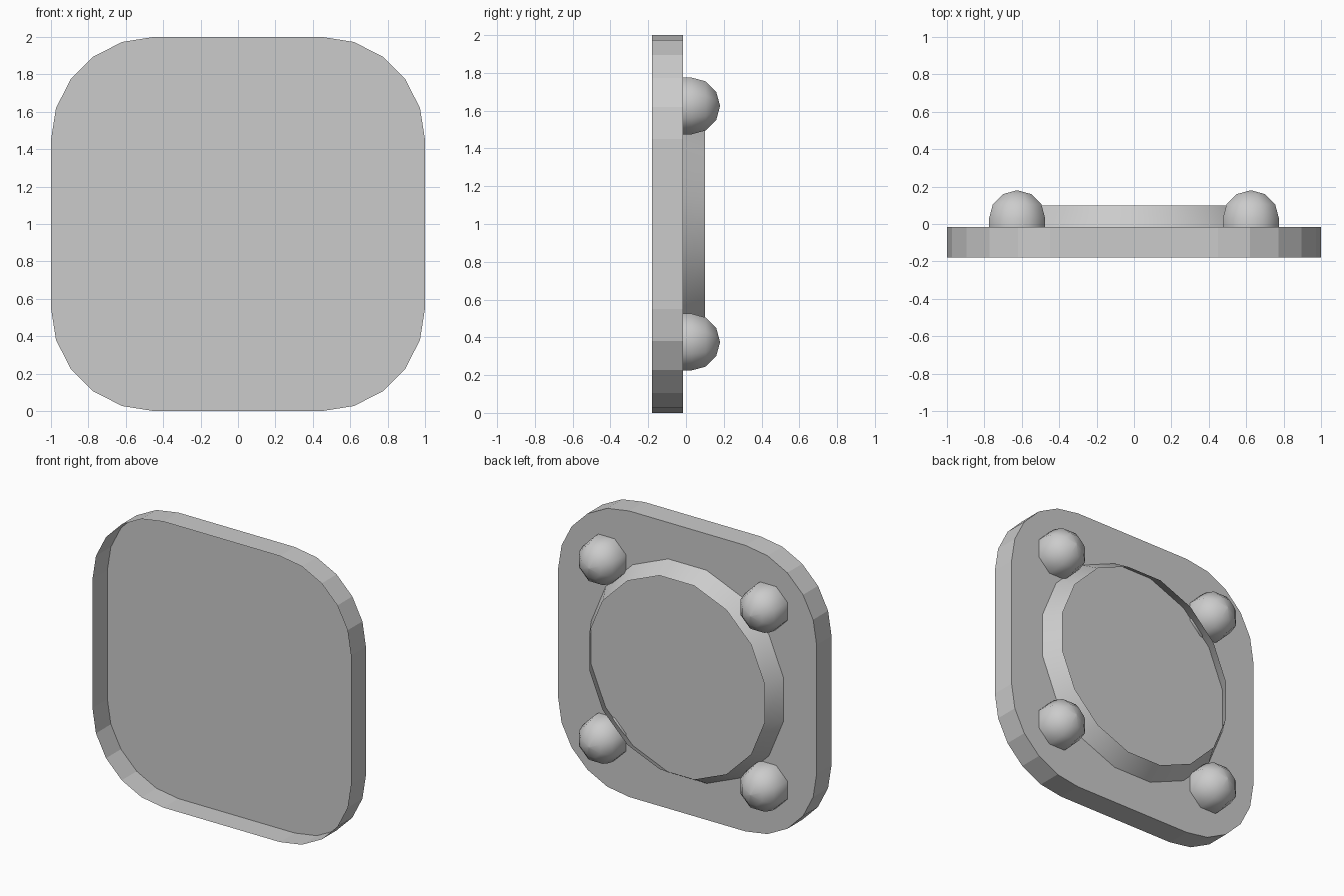
import bpy, bmesh, math

if "Cube" in bpy.data.objects:
    bpy.data.objects.remove(bpy.data.objects["Cube"])

grey = bpy.data.materials.new("plain_grey")
grey.diffuse_color = (0.6, 0.6, 0.6, 1)
grey.use_nodes = True
grey.node_tree.nodes["Principled BSDF"].inputs["Base Color"].default_value = grey.diffuse_color


def loft(name, rings, cap_start=False, cap_end=False, smooth_angle=None):
    """Join closed rings of points into an open shell, with optional caps."""
    bm = bmesh.new()
    loops = [[bm.verts.new(p) for p in ring] for ring in rings]
    n = len(loops[0])
    for a, b in zip(loops, loops[1:]):
        for i in range(n):
            j = (i + 1) % n
            bm.faces.new((a[i], b[i], b[j], a[j]))
    if cap_start:
        bm.faces.new(loops[0])
    if cap_end:
        bm.faces.new(loops[-1])
    bmesh.ops.recalc_face_normals(bm, faces=bm.faces)
    me = bpy.data.meshes.new(name)
    bm.to_mesh(me)
    bm.free()
    me.materials.append(grey)
    ob = bpy.data.objects.new(name, me)
    bpy.context.collection.objects.link(ob)
    if smooth_angle:
        bpy.ops.object.select_all(action='DESELECT')
        ob.select_set(True)
        bpy.context.view_layer.objects.active = ob
        bpy.ops.object.shade_smooth_by_angle(angle=math.radians(smooth_angle))
    return ob


def circle(cx, y, cz, r, n, phase=0.0):
    return [(cx + r * math.cos(2 * math.pi * (i + phase) / n), y,
             cz + r * math.sin(2 * math.pi * (i + phase) / n)) for i in range(n)]


# Rounded square outline, five segments per corner
def plate_ring(y):
    pts = []
    for k, (sx, sz) in enumerate(((1, 1), (-1, 1), (-1, -1), (1, -1))):
        for i in range(6):
            a = math.radians(90 * k + 18 * i)
            pts.append((0.45 * sx + 0.55 * math.cos(a), y,
                        1 + 0.45 * sz + 0.55 * math.sin(a)))
    return pts


# Thin tray, open to the front
loft("tray", [plate_ring(-0.18), plate_ring(-0.015)], cap_end=True)

# Tapered ring wall on the back, open at its end
loft("round_collar", [circle(0, -0.015, 1, 0.76, 16, 0.5),
                      circle(0, 0.10, 1, 0.69, 16, 0.5)], smooth_angle=35)

# Four domed studs, eight-sided
R = 0.15 / math.cos(math.pi / 8)
for sx, xn in ((-1, "left"), (1, "right")):
    for sz, zn in ((-1, "lower"), (1, "upper")):
        cx, cz = 0.625 * sx, 1 + 0.625 * sz
        rings = [circle(cx, -0.015, cz, R, 8, 0.5)]
        for deg in (0, 30, 60):
            a = math.radians(deg)
            rings.append(circle(cx, 0.03 + 0.15 * math.sin(a), cz,
                                R * math.cos(a), 8, 0.5))
        # tiny end ring closes the dome tip
        rings.append(circle(cx, 0.18, cz, 0.002, 8, 0.5))
        loft(f"{zn}_{xn}_stud", rings, cap_end=True, smooth_angle=60)
